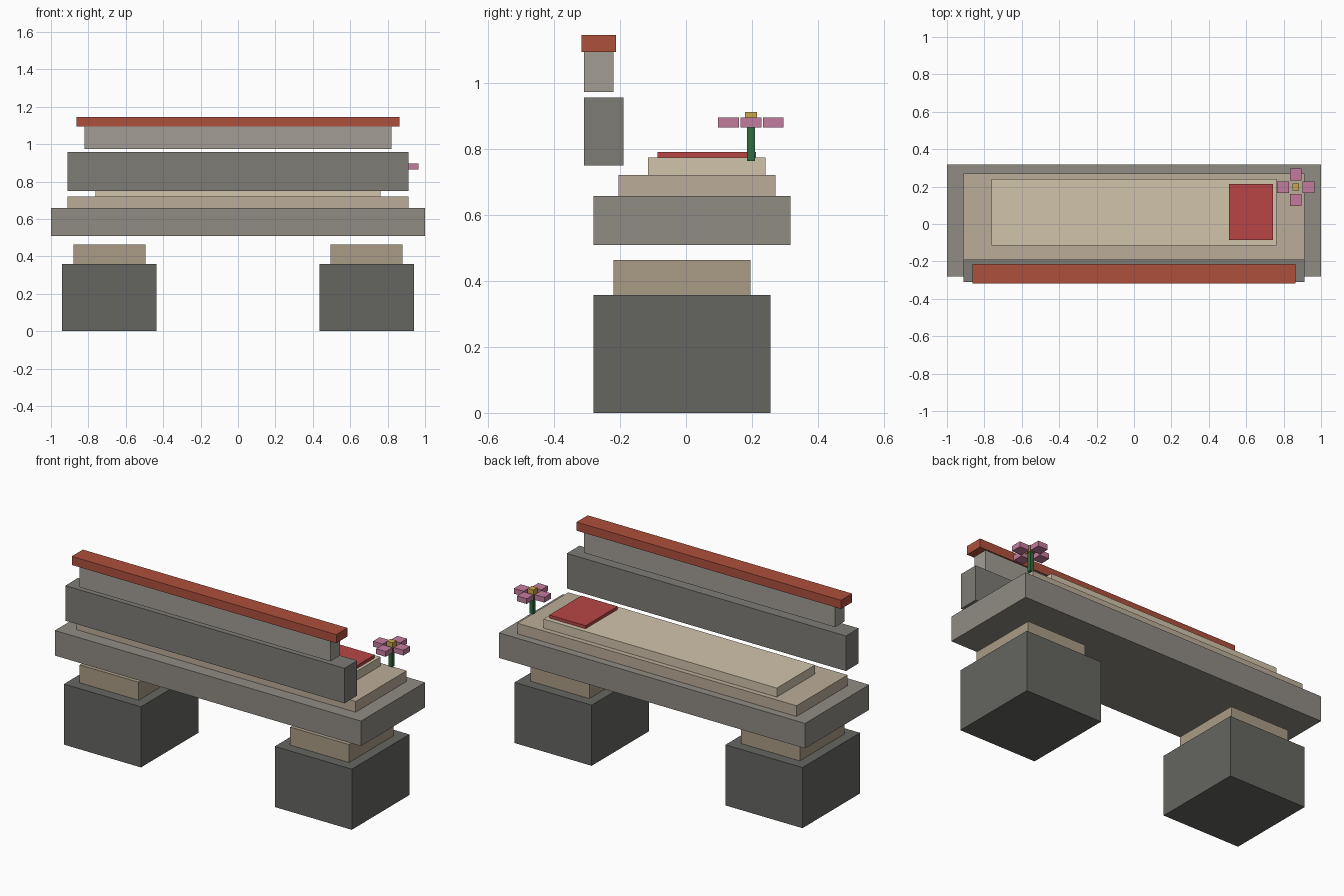
import bpy

if "Cube" in bpy.data.objects:
    bpy.data.objects.remove(bpy.data.objects["Cube"])


def material(name, rgb):
    m = bpy.data.materials.new(name)
    m.diffuse_color = (*rgb, 1)
    m.use_nodes = True
    m.node_tree.nodes["Principled BSDF"].inputs["Base Color"].default_value = m.diffuse_color
    return m


dark = material("dark_stone", (0.13, 0.13, 0.12))
mid = material("mid_stone", (0.21, 0.20, 0.18))
slab_stone = material("slab_stone", (0.28, 0.26, 0.23))
light = material("light_stone", (0.36, 0.34, 0.30))
tan = material("tan", (0.40, 0.33, 0.24))
beige = material("beige", (0.50, 0.42, 0.32))
cream = material("cream", (0.64, 0.55, 0.41))
rust = material("rust", (0.42, 0.08, 0.045))
red = material("red", (0.48, 0.06, 0.06))
green = material("green", (0.03, 0.15, 0.05))
pink = material("pink", (0.55, 0.20, 0.34))
yellow = material("yellow", (0.60, 0.38, 0.07))


def box(name, x, y, z, mat):
    """Box given by its (min, max) range on each axis."""
    bpy.ops.mesh.primitive_cube_add(
        size=1, location=[(a + b) / 2 for a, b in (x, y, z)])
    ob = bpy.context.object
    ob.name = name
    ob.scale = [b - a for a, b in (x, y, z)]
    bpy.ops.object.transform_apply(location=False, rotation=False, scale=True)
    ob.data.materials.append(mat)
    return ob


def sym(half):
    return (-half, half)


# Feet and the blocks on top of them
for side, s in (("left", -1), ("right", 1)):
    box(side + "_foot", sorted((s * 0.437, s * 0.94)), (-0.281, 0.256), (0, 0.358), dark)
    box(side + "_foot_block", sorted((s * 0.495, s * 0.88)), (-0.22, 0.195), (0.358, 0.464), tan)

# Stepped seat
box("seat_slab", sym(1.0), (-0.281, 0.317), (0.51, 0.658), slab_stone)
box("seat_layer", sym(0.912), (-0.205, 0.271), (0.658, 0.721), beige)
box("seat_top", sym(0.762), (-0.115, 0.241), (0.721, 0.774), cream)

# Backrest
box("backrest_lower", sym(0.912), (-0.309, -0.19), (0.75, 0.957), mid)
box("backrest_upper", sym(0.82), (-0.309, -0.22), (0.973, 1.095), light)
box("backrest_cap", sym(0.864), (-0.317, -0.213), (1.095, 1.146), rust)

# Cushion
box("cushion", (0.507, 0.744), (-0.086, 0.213), (0.774, 0.792), red)


# Flower
FX, FY = 0.865, 0.197


def flower_box(name, dx, dy, half, z, mat):
    box(name, (FX + dx - half, FX + dx + half), (FY + dy - half, FY + dy + half), z, mat)


flower_box("flower_stem", 0, 0, 0.012, (0.764, 0.878), green)
flower_box("flower_center", 0, 0, 0.0185, (0.876, 0.913), yellow)
for i, (dx, dy) in enumerate(((1, 0), (0, 1), (-1, 0), (0, -1))):
    flower_box(f"flower_petal_{i + 1}", dx * 0.068, dy * 0.068, 0.0315, (0.865, 0.896), pink)
